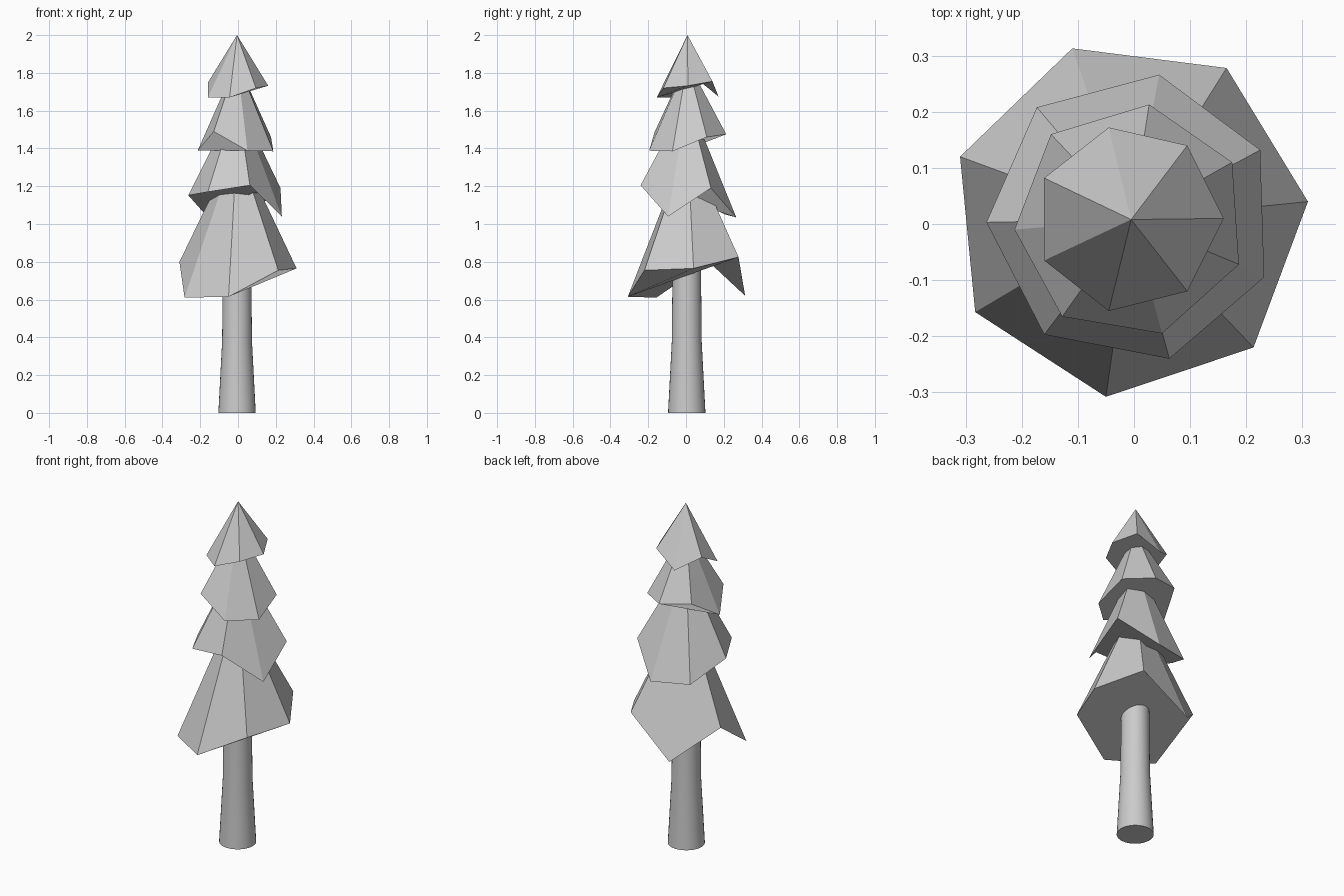
import bpy, bmesh, math

if "Cube" in bpy.data.objects:
    bpy.data.objects.remove(bpy.data.objects["Cube"])

CX, CY = -0.005, 0.008


def make_object(name, bm):
    bmesh.ops.recalc_face_normals(bm, faces=bm.faces)
    mesh = bpy.data.meshes.new(name)
    bm.to_mesh(mesh)
    bm.free()
    ob = bpy.data.objects.new(name, mesh)
    bpy.context.collection.objects.link(ob)
    return ob


def foliage(name, apex_z, rim):
    """Seven-sided cone with a ragged rim, closed underneath."""
    bm = bmesh.new()
    tip = bm.verts.new((CX, CY, apex_z))
    ring = [bm.verts.new(p) for p in rim]
    for a, b in zip(ring, ring[1:] + ring[:1]):
        bm.faces.new((tip, a, b))
    bm.faces.new(ring[::-1])
    return make_object(name, bm)


# Foliage tiers, bottom to top
foliage("foliage_bottom", 1.43, [
    (0.31, 0.04, 0.765), (0.165, 0.278, 0.825), (-0.11, 0.313, 0.62),
    (-0.31, 0.12, 0.80), (-0.283, -0.157, 0.61), (-0.05, -0.308, 0.615),
    (0.213, -0.22, 0.755)])
foliage("foliage_lower_middle", 1.67, [
    (0.225, 0.132, 1.19), (0.045, 0.266, 1.035), (-0.173, 0.208, 1.05),
    (-0.263, 0.003, 1.152), (-0.16, -0.197, 1.17), (0.063, -0.24, 1.205),
    (0.232, -0.095, 1.04)])
foliage("foliage_upper_middle", 1.86, [
    (0.175, 0.11, 1.46), (0.027, 0.213, 1.475), (-0.148, 0.16, 1.50),
    (-0.213, -0.01, 1.39), (-0.128, -0.165, 1.49), (0.05, -0.195, 1.388),
    (0.187, -0.072, 1.385)])
foliage("foliage_top", 2.0, [
    (0.16, 0.01, 1.732), (0.095, 0.14, 1.755), (-0.045, 0.172, 1.675),
    (-0.16, 0.082, 1.748), (-0.16, -0.065, 1.67), (-0.045, -0.155, 1.67),
    (0.095, -0.12, 1.72)])

# Trunk: round, flared toward the ground
bm = bmesh.new()
N = 32
rings = []
for r, z in [(0.099, 0), (0.079, 0.38), (0.075, 0.8)]:
    rings.append([bm.verts.new((CX + r * math.cos(2 * math.pi * i / N),
                                CY / 2 + r * math.sin(2 * math.pi * i / N), z))
                  for i in range(N)])
for lo, hi in zip(rings, rings[1:]):
    for i in range(N):
        j = (i + 1) % N
        bm.faces.new((lo[i], lo[j], hi[j], hi[i]))
bm.faces.new(rings[0][::-1])
bm.faces.new(rings[-1])
trunk = make_object("trunk", bm)
bpy.context.view_layer.objects.active = trunk
trunk.select_set(True)
bpy.ops.object.shade_smooth_by_angle(angle=math.radians(30))
